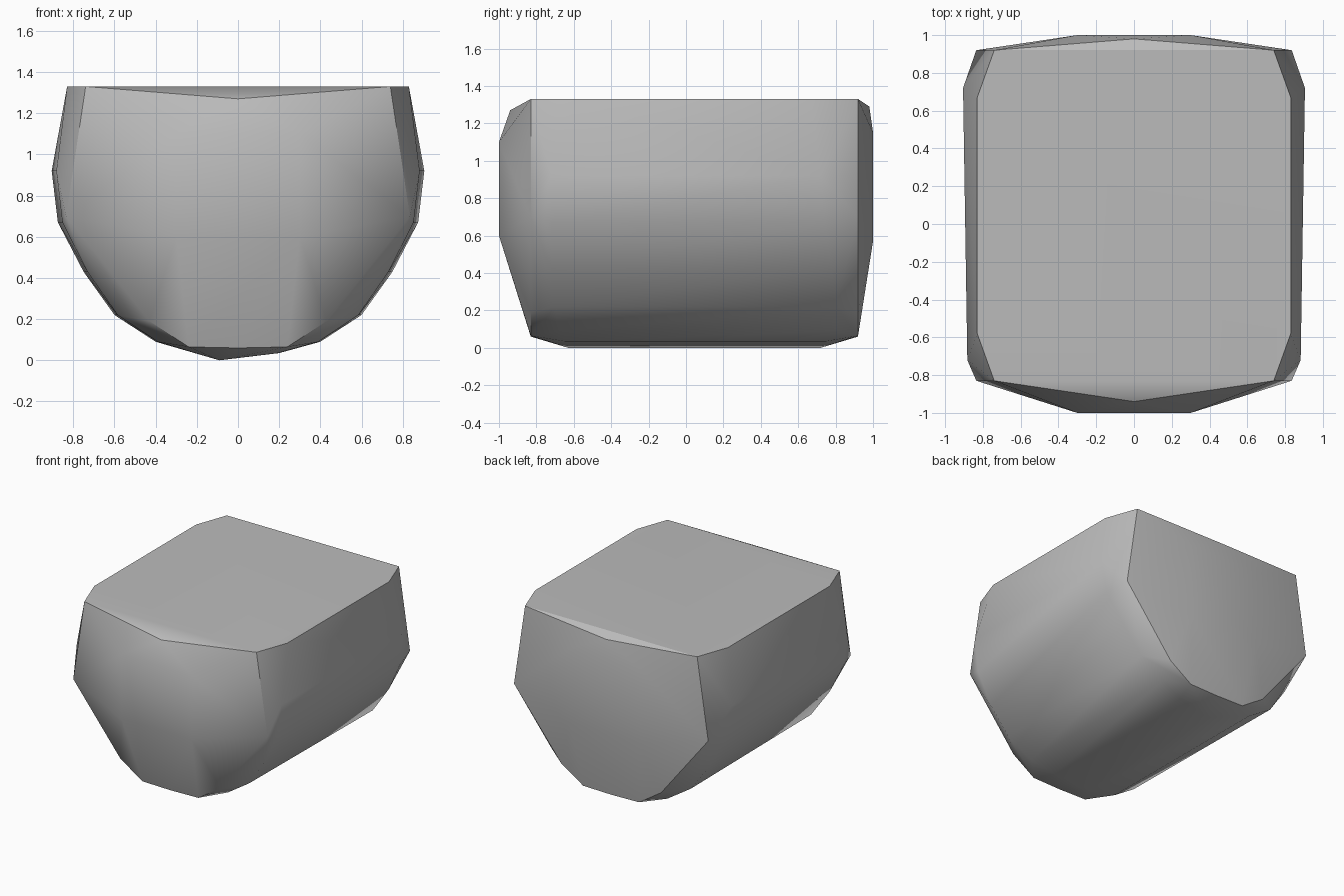
import bpy
import bmesh
from math import radians

cube = bpy.data.objects.get("Cube")
if cube:
    bpy.data.objects.remove(cube, do_unlink=True)

grey = bpy.data.materials.new("plain grey")
grey.use_nodes = True
grey.diffuse_color = (0.5, 0.5, 0.5, 1)
grey.node_tree.nodes["Principled BSDF"].inputs["Base Color"].default_value = (0.5, 0.5, 0.5, 1)

# Half profile of the rounded body: half width, height
BODY = [(0.83, 1.33), (0.905, 0.92), (0.875, 0.67), (0.75, 0.43),
        (0.6, 0.22), (0.4, 0.09), (0.2, 0.035)]
# Half outline of each end rim
RIM = [(0.74, 1.33), (0.835, 0.7), (0.43, 0.19), (0.24, 0.065)]

points = []


def mirrored(half, ys, width=1.0):
    """Add a half profile and its mirror image at the given depths."""
    for (x, z), y in zip(half, ys):
        points.extend([(x * width, y, z), (-x * width, y, z)])


# Body rings, slightly narrower toward the front
mirrored(BODY[:1], [-0.58])
mirrored(BODY[1:], [-0.72, -0.72, -0.72, -0.7, -0.68, -0.65], 0.975)
mirrored(BODY, [0.67, 0.72, 0.74, 0.78, 0.8, 0.8, 0.75])

# Keel line along the underside
points += [(-0.09, -0.63, 0), (-0.09, 0.72, 0)]

# Front and back rims with their shallow bulged caps
for rim_y, cap_y, peak_y, low, high, peak_z in [
        (-0.83, -1.0, -0.94, 0.6, 1.1, 1.27),
        (0.92, 1.0, 0.98, 0.57, 1.15, 1.29)]:
    mirrored(RIM, [rim_y] * len(RIM))
    mirrored([(0.3, low), (0.3, high)], [cap_y] * 2)
    points += [(0, peak_y, peak_z), (0, rim_y, 0.06)]

# Wrap the rings in one faceted skin
bm = bmesh.new()
verts = [bm.verts.new(p) for p in points]
hull = bmesh.ops.convex_hull(bm, input=verts)
loose = {g for g in hull["geom_interior"] + hull["geom_unused"]
         if isinstance(g, bmesh.types.BMVert)}
bmesh.ops.delete(bm, geom=list(loose), context="VERTS")
bmesh.ops.dissolve_limit(bm, angle_limit=radians(0.5), verts=bm.verts, edges=bm.edges)
bmesh.ops.recalc_face_normals(bm, faces=bm.faces)
mesh = bpy.data.meshes.new("rounded_block")
bm.to_mesh(mesh)
bm.free()
mesh.materials.append(grey)

block = bpy.data.objects.new("rounded_block", mesh)
bpy.context.collection.objects.link(block)
bpy.ops.object.select_all(action="DESELECT")
block.select_set(True)
bpy.context.view_layer.objects.active = block
bpy.ops.object.shade_smooth_by_angle(angle=radians(30))
